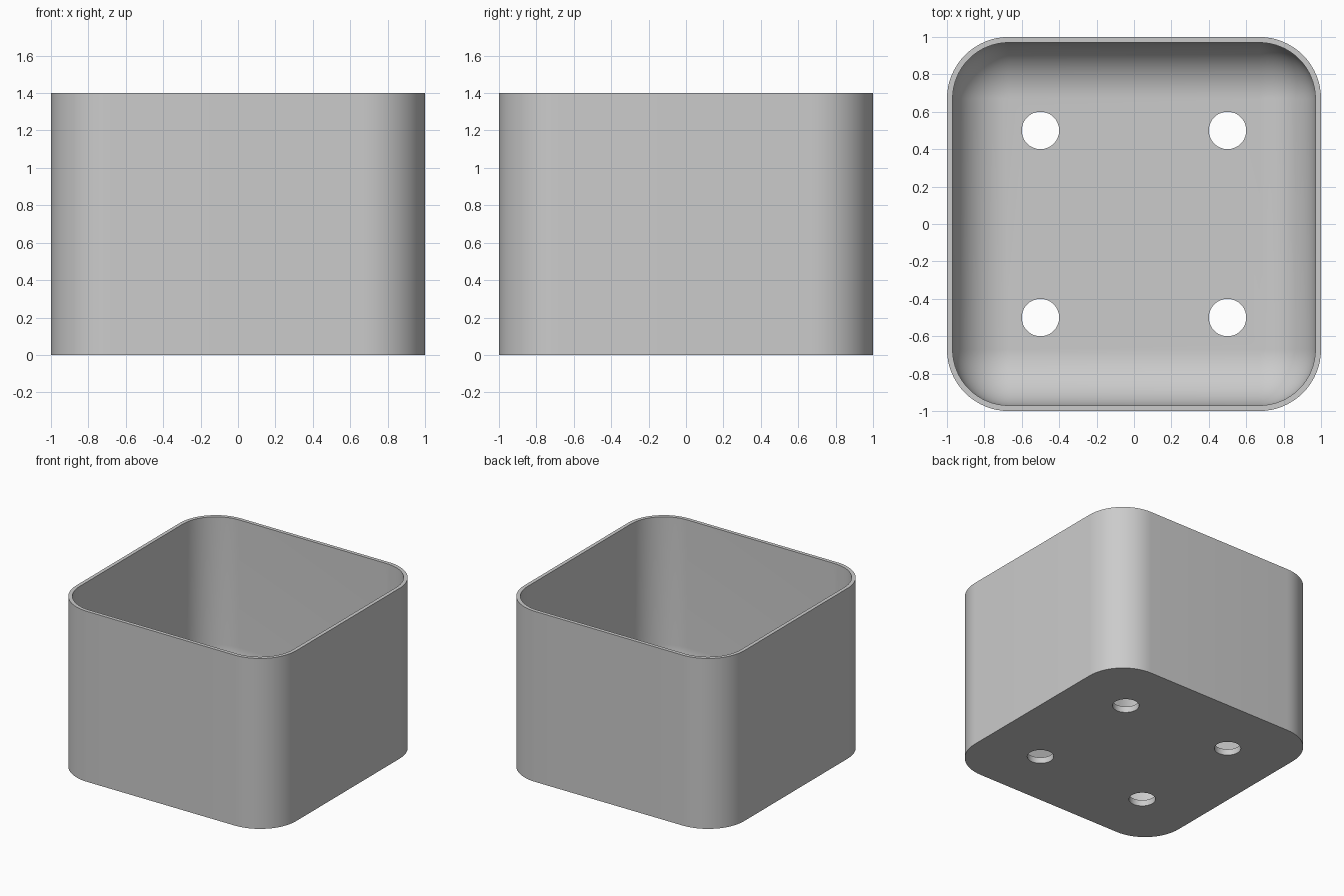
import bpy, bmesh, math

default = bpy.data.objects.get("Cube")
if default:
    bpy.data.objects.remove(default, do_unlink=True)

HALF, HEIGHT, RADIUS = 1.0, 1.4, 0.33
WALL, FLOOR, FILLET = 0.03, 0.05, 0.3
ARC, STEPS = 16, 16

grey = bpy.data.materials.new("light grey")
grey.use_nodes = True
colour = (0.6, 0.6, 0.6, 1)
grey.diffuse_color = colour
grey.node_tree.nodes["Principled BSDF"].inputs["Base Color"].default_value = colour


def ring(bm, inset, z):
    """Rounded square outline, shrunk by inset."""
    r, c = max(RADIUS - inset, 0), HALF - RADIUS
    verts = []
    for q, (sx, sy) in enumerate([(1, 1), (-1, 1), (-1, -1), (1, -1)]):
        for i in range(ARC + 1):
            a = math.pi / 2 * (q + i / ARC)
            verts.append(bm.verts.new((sx * c + r * math.cos(a), sy * c + r * math.sin(a), z)))
    return verts


# Profile: outer wall, rim, inner wall, rounded transition to the floor
profile = [(0, 0), (0, HEIGHT), (WALL, HEIGHT)]
for i in range(STEPS + 1):
    a = math.pi / 2 * i / STEPS
    profile.append((WALL + FILLET * (1 - math.cos(a)), FLOOR + FILLET * (1 - math.sin(a))))

bm = bmesh.new()
rings = [ring(bm, *p) for p in profile]
for low, high in zip(rings, rings[1:]):
    for i in range(len(low)):
        j = (i + 1) % len(low)
        bm.faces.new((low[i], low[j], high[j], high[i]))
bm.faces.new(rings[0][::-1])
bm.faces.new(rings[-1])
bmesh.ops.remove_doubles(bm, verts=bm.verts, dist=0.0001)
bmesh.ops.recalc_face_normals(bm, faces=bm.faces)
mesh = bpy.data.meshes.new("planter_box")
bm.to_mesh(mesh)
bm.free()
box = bpy.data.objects.new("planter_box", mesh)
bpy.context.collection.objects.link(box)
mesh.materials.append(grey)

# Four drain holes through the floor
bm = bmesh.new()
for x in (-0.5, 0.5):
    for y in (-0.5, 0.5):
        made = bmesh.ops.create_cone(bm, cap_ends=True, segments=48, radius1=0.1, radius2=0.1, depth=0.4)
        bmesh.ops.translate(bm, verts=made["verts"], vec=(x, y, 0))
cutter_mesh = bpy.data.meshes.new("drain_hole_cutter")
bm.to_mesh(cutter_mesh)
bm.free()
cutter_mesh.materials.append(grey)
cutter = bpy.data.objects.new("drain_hole_cutter", cutter_mesh)
bpy.context.collection.objects.link(cutter)

cut = box.modifiers.new("drain_holes", "BOOLEAN")
cut.operation, cut.solver, cut.object = "DIFFERENCE", "EXACT", cutter
bpy.ops.object.select_all(action="DESELECT")
bpy.context.view_layer.objects.active = box
box.select_set(True)
bpy.ops.object.modifier_apply(modifier=cut.name)
bpy.data.objects.remove(cutter, do_unlink=True)
bpy.ops.object.shade_smooth_by_angle(angle=math.radians(30))
